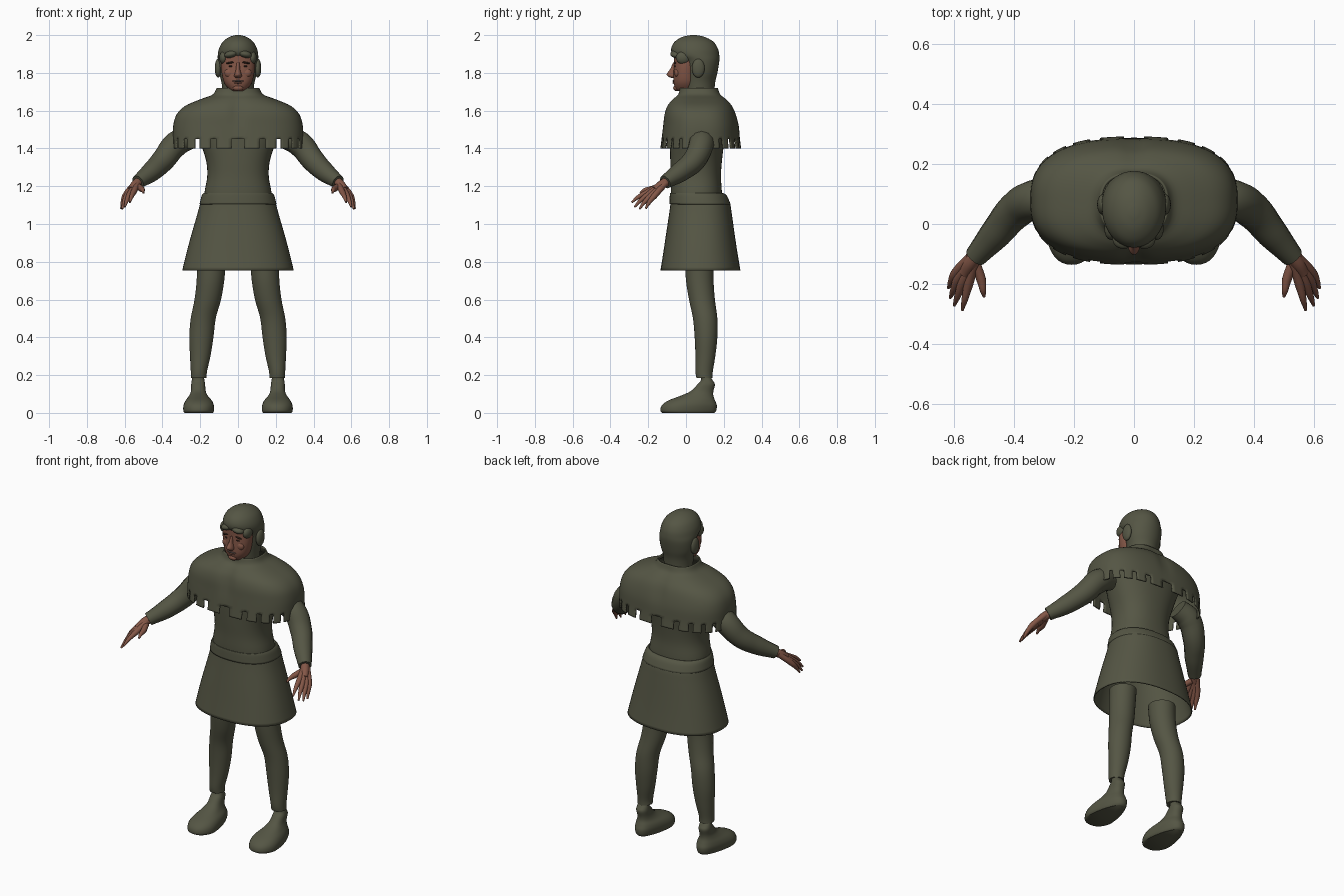
import bpy, bmesh, math
from mathutils import Vector

cube = bpy.data.objects.get("Cube")
if cube:
    bpy.data.objects.remove(cube)


def material(name, rgb):
    m = bpy.data.materials.new(name)
    m.use_nodes = True
    m.diffuse_color = (*rgb, 1)
    m.node_tree.nodes["Principled BSDF"].inputs["Base Color"].default_value = (*rgb, 1)
    return m


GREEN = material("olive cloth", (0.09, 0.092, 0.058))
SKIN = material("tanned skin", (0.23, 0.095, 0.063))
DARK = material("dark brown", (0.035, 0.018, 0.012))
GREY = material("grey lip", (0.12, 0.09, 0.08))


def finish(obj, mat):
    obj.data.materials.clear()
    obj.data.materials.append(mat)
    bpy.ops.object.select_all(action="DESELECT")
    obj.select_set(True)
    bpy.context.view_layer.objects.active = obj
    bpy.ops.object.shade_smooth_by_angle(angle=math.radians(50))
    return obj


def catmull(rows, steps):
    """Smoothly interpolate a list of tuples."""
    out = []
    for i in range(len(rows) - 1):
        quad = [rows[max(i - 1, 0)], rows[i], rows[i + 1], rows[min(i + 2, len(rows) - 1)]]
        for s in range(steps):
            t = s / steps
            out.append([b + t / 2 * (c - a + t * (2 * a - 5 * b + 4 * c - d + t * (3 * (b - c) + d - a)))
                        for a, b, c, d in zip(*quad)])
    return out + [list(rows[-1])]


def loft(name, rings, mat, power=2.0, n=40, caps=True, steps=4, shape=None, cut=None, wall=0):
    """Stack of rounded rings, each given as z, x centre, half width, front y, back y."""
    bm = bmesh.new()
    loops = []
    for z, cx, hw, y0, y1 in catmull(rings, steps):
        loop = []
        for k in range(n):
            a = 2 * math.pi * k / n
            c, s = math.cos(a), math.sin(a)
            x = hw * math.copysign(abs(c) ** (2 / power), c)
            y = (y0 + y1) / 2 + (y1 - y0) / 2 * math.copysign(abs(s) ** (2 / power), s)
            p = Vector((cx + x, y, z))
            loop.append(bm.verts.new(shape(p) if shape else p))
        loops.append(loop)
    for lo, hi in zip(loops, loops[1:]):
        for k in range(n):
            j = (k + 1) % n
            if not (cut and cut(k, lo[k].co.z)):
                bm.faces.new((lo[k], lo[j], hi[j], hi[k]))
    if caps:
        bm.faces.new(loops[0][::-1])
        bm.faces.new(loops[-1])
    bmesh.ops.delete(bm, geom=[v for v in bm.verts if not v.link_faces], context="VERTS")
    bmesh.ops.recalc_face_normals(bm, faces=bm.faces)
    mesh = bpy.data.meshes.new(name)
    bm.to_mesh(mesh)
    bm.free()
    obj = bpy.data.objects.new(name, mesh)
    bpy.context.collection.objects.link(obj)
    if wall:
        solid = obj.modifiers.new("wall", "SOLIDIFY")
        solid.thickness = wall
    return finish(obj, mat)


def tube(name, points, radii, mat, side=1):
    """Tapered round limb along a smooth path."""
    curve = bpy.data.curves.new(name, "CURVE")
    curve.dimensions = "3D"
    curve.bevel_depth = 1
    curve.bevel_resolution = 4
    curve.resolution_u = 6
    curve.use_fill_caps = True
    spline = curve.splines.new("BEZIER")
    spline.bezier_points.add(len(points) - 1)
    for bp, (x, y, z), r in zip(spline.bezier_points, points, radii):
        bp.co = (x * side, y, z)
        bp.radius = r
        bp.handle_left_type = bp.handle_right_type = "AUTO"
    obj = bpy.data.objects.new(name, curve)
    bpy.context.collection.objects.link(obj)
    bpy.ops.object.select_all(action="DESELECT")
    obj.select_set(True)
    bpy.context.view_layer.objects.active = obj
    bpy.ops.object.convert(target="MESH")
    return finish(bpy.context.object, mat)


def ball(name, loc, size, mat, tilt=0):
    bpy.ops.mesh.primitive_uv_sphere_add(segments=20, ring_count=12, radius=1, location=loc,
                                         rotation=(0, tilt, 0))
    obj = bpy.context.object
    obj.name = name
    obj.scale = size
    return finish(obj, mat)


# Tunic: body, flared skirt and waistband
loft("tunic_body", [(1.08, 0, .175, -.07, .185), (1.16, 0, .178, -.08, .19), (1.25, 0, .163, -.08, .185),
                    (1.33, 0, .168, -.083, .19), (1.42, 0, .195, -.085, .2), (1.52, 0, .23, -.085, .21)],
     GREEN, power=2.3)
loft("skirt", [(.755, 0, .295, -.135, .288), (.85, 0, .272, -.12, .272), (.95, 0, .245, -.105, .257),
               (1.05, 0, .216, -.09, .243), (1.11, 0, .2, -.082, .233), (1.15, 0, .187, -.08, .213),
               (1.16, 0, .17, -.07, .185)], GREEN, power=2.3, n=56, caps=False, wall=.006)
loft("waistband", [(1.105, 0, .204, -.088, .236), (1.15, 0, .192, -.086, .216), (1.165, 0, .182, -.084, .195)],
     GREEN, power=2.3, n=56, caps=False, wall=.012)


# Shoulder cape with a notched hem and a shallow crease in the middle
def crease(p):
    middle = math.exp(-(p.x / .035) ** 2) * math.exp(-((p.z - 1.6) / .09) ** 2)
    p.y += .014 * middle * (1 if p.y < .08 else -.7)
    return p


loft("shoulder_cape", [(1.40, 0, .346, -.136, .292), (1.45, 0, .346, -.13, .286), (1.52, 0, .343, -.122, .28),
                       (1.58, 0, .325, -.115, .265), (1.625, 0, .28, -.1, .245), (1.66, 0, .2, -.073, .215),
                       (1.685, 0, .135, -.045, .185), (1.72, 0, .113, -.035, .17)],
     GREEN, power=2.6, n=132, caps=False, shape=crease, wall=.008,
     cut=lambda k, z: z < 1.445 and k % 6 in (2, 3))

# Head: close hood, face, nose and features
loft("hood", [(1.64, 0, .08, 0, .15), (1.74, 0, .086, -.01, .153), (1.8, 0, .1, -.01, .166),
              (1.86, 0, .106, -.025, .176), (1.895, 0, .107, -.07, .176), (1.93, 0, .1, -.078, .168),
              (1.965, 0, .08, -.06, .145), (1.99, 0, .046, -.02, .1), (2.0, 0, .012, .025, .055)], GREEN)
loft("face", [(1.703, 0, .03, -.045, .03), (1.715, 0, .05, -.056, .05), (1.75, 0, .074, -.066, .06),
              (1.8, 0, .086, -.066, .06), (1.85, 0, .09, -.064, .06), (1.92, 0, .085, -.066, .06)], SKIN, power=2.2)
loft("nose", [(1.772, 0, .012, -.075, -.05), (1.782, 0, .02, -.096, -.04), (1.795, 0, .018, -.102, -.04),
              (1.82, 0, .011, -.084, -.04), (1.855, 0, .009, -.068, -.04)], SKIN, n=20)
ball("chin", (0, -.05, 1.72), (.028, .018, .016), SKIN)
ball("upper_lip", (0, -.062, 1.757), (.03, .01, .005), GREY)
ball("lower_lip", (0, -.061, 1.747), (.022, .01, .005), SKIN)
for side, label in ((1, "left"), (-1, "right")):
    ball(label + "_eye", (side * .036, -.057, 1.835), (.014, .006, .005), DARK)
    ball(label + "_eyebrow", (side * .04, -.058, 1.854), (.024, .007, .005), DARK, side * .15)
    ball(label + "_cheek", (side * .045, -.046, 1.8), (.026, .016, .024), SKIN)
    ball(label + "_fringe", (side * .035, -.05, 1.9), (.038, .033, .02), GREEN, side * .25)
    ball(label + "_temple_lock", (side * .077, -.015, 1.88), (.022, .038, .034), GREEN)
    ball(label + "_ear", (side * .105, .065, 1.825), (.018, .034, .05), GREEN)

# Limbs, once for each side
FINGERS = {
    "thumb": ((.53, -.13, 1.2), (.51, -.185, 1.185), (.5, -.243, 1.165)),
    "index_finger": ((.53, -.12, 1.215), (.552, -.2, 1.17), (.573, -.287, 1.115)),
    "middle_finger": ((.535, -.12, 1.215), (.572, -.195, 1.16), (.6, -.272, 1.09)),
    "ring_finger": ((.54, -.115, 1.215), (.588, -.185, 1.15), (.613, -.246, 1.08)),
    "little_finger": ((.545, -.11, 1.215), (.598, -.168, 1.148), (.619, -.213, 1.082)),
}
for side, label in ((1, "left"), (-1, "right")):
    tube(label + "_sleeve", [(.25, .08, 1.46), (.325, .082, 1.425), (.395, .045, 1.34), (.46, -.03, 1.275),
                             (.53, -.11, 1.222)], (.06, .068, .062, .053, .037), GREEN, side)
    tube(label + "_wrist", [(.51, -.085, 1.235), (.545, -.13, 1.207), (.565, -.165, 1.18)],
         (.026, .024, .02), SKIN, side)
    for finger, (base, knuckle, tip) in FINGERS.items():
        middle = Vector(knuckle).lerp(Vector(tip), .6) + Vector((0, 0, .006))
        tube(label + "_" + finger, [base, knuckle, middle, tip], (.017, .016, .011, .005), SKIN, side)

    loft(label + "_leg", [(.185, side * .208, .042, .055, .14), (.22, side * .207, .043, .05, .142),
                          (.3, side * .2, .054, .05, .155), (.4, side * .194, .064, .046, .166),
                          (.5, side * .184, .066, .037, .166), (.6, side * .16, .07, .016, .153),
                          (.7, side * .146, .073, 0, .146), (.8, side * .14, .075, -.005, .148)], GREEN)

    # Soft shoe, broad at the toe and narrow at the heel
    def taper(p):
        low = max(0, 1 - p.z / .15)
        fit = 1 - low * .35 * min(1, max(0, (p.y + .06) / .18))
        p.x = side * .208 + (p.x - side * .208) * fit
        return p

    loft(label + "_shoe", [(0, side * .208, .082, -.125, .15), (.012, side * .208, .088, -.136, .16),
                           (.04, side * .208, .087, -.128, .163), (.065, side * .208, .076, -.095, .154),
                           (.09, side * .21, .055, -.03, .145), (.115, side * .21, .042, .025, .145),
                           (.15, side * .211, .037, .06, .153), (.17, side * .211, .034, .078, .143),
                           (.19, side * .211, .03, .08, .13)], GREEN, power=2.3, shape=taper)
